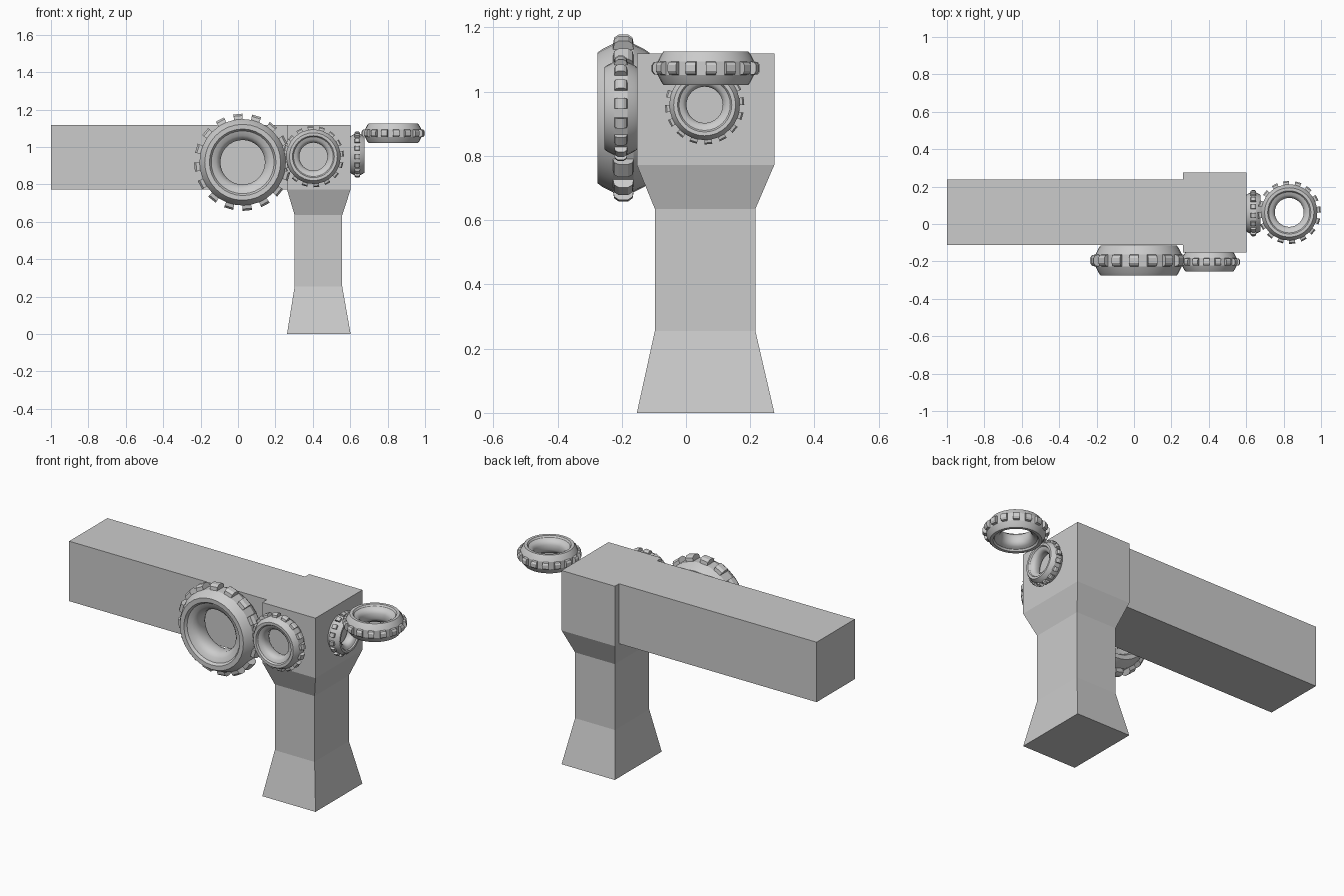
import bpy, bmesh
from math import sin, cos, pi, radians
from mathutils import Matrix, Vector

if "Cube" in bpy.data.objects:
    bpy.data.objects.remove(bpy.data.objects["Cube"])


def finish(name, bm):
    bmesh.ops.recalc_face_normals(bm, faces=bm.faces)
    me = bpy.data.meshes.new(name)
    bm.to_mesh(me)
    bm.free()
    ob = bpy.data.objects.new(name, me)
    bpy.context.collection.objects.link(ob)
    return ob


def loft(name, sections):
    """Stack of rectangles: (x0, x1, y0, y1, z)."""
    bm = bmesh.new()
    rings = [[bm.verts.new(p) for p in ((a, c, z), (b, c, z), (b, d, z), (a, d, z))]
             for a, b, c, d, z in sections]
    for r, s in zip(rings, rings[1:]):
        for i in range(4):
            j = (i + 1) % 4
            bm.faces.new((r[i], r[j], s[j], s[i]))
    bm.faces.new(rings[0])
    bm.faces.new(rings[-1])
    return finish(name, bm)


# Half of the ring cross-section (radius, height), from the hole to the tread
HALF = [(0.119, 0.022), (0.128, 0.042), (0.143, 0.056), (0.168, 0.065),
        (0.178, 0.080), (0.203, 0.081), (0.214, 0.066), (0.231, 0.032)]
SEGS = 32


def cog(name, centre, axis, scale):
    """Lathed ring whose every second tread face is pulled out into a tooth."""
    profile = HALF + [(r, -h) for r, h in reversed(HALF)]
    n = len(profile)
    bm = bmesh.new()
    rings = []
    for s in range(SEGS):
        a = 2 * pi * s / SEGS
        rings.append([bm.verts.new((r * cos(a), r * sin(a), h)) for r, h in profile])
    tread = []
    for s in range(SEGS):
        p, q = rings[s], rings[(s + 1) % SEGS]
        for i in range(n):
            j = (i + 1) % n
            f = bm.faces.new((p[i], q[i], q[j], p[j]))
            if i == len(HALF) - 1 and s % 2 == 0:
                tread.append(f)
    # teeth: straight step, then a small bevelled cap
    for radius, squeeze in ((0.250, 0.9), (0.260, 0.5)):
        tread = bmesh.ops.extrude_discrete_faces(bm, faces=tread)["faces"]
        for f in tread:
            for v in f.verts:
                flat = Vector((v.co.x, v.co.y, 0)).normalized() * radius
                v.co = (flat.x, flat.y, v.co.z * squeeze)
    rot = {"x": Matrix.Rotation(radians(90), 4, "Y"),
           "y": Matrix.Rotation(radians(90), 4, "X"),
           "z": Matrix.Identity(4)}[axis]
    bm.transform(Matrix.Translation(centre) @ rot @ Matrix.Scale(scale, 4))
    ob = finish(name, bm)
    bpy.ops.object.select_all(action="DESELECT")
    ob.select_set(True)
    bpy.context.view_layer.objects.active = ob
    bpy.ops.object.shade_smooth_by_angle(angle=radians(25))
    return ob


# Upright post with flared foot and head
loft("post", [(0.262, 0.602, -0.153, 0.275, 0.0),
              (0.303, 0.557, -0.097, 0.216, 0.255),
              (0.303, 0.557, -0.097, 0.216, 0.635),
              (0.262, 0.602, -0.153, 0.275, 0.772),
              (0.262, 0.602, -0.153, 0.275, 1.118)])

# Horizontal arm
loft("arm", [(-1.0, 0.262, -0.111, 0.237, 0.772),
             (-1.0, 0.262, -0.111, 0.237, 1.118)])

# Toothed rings
cog("large_cog", (0.025, -0.195, 0.918), "y", 1.0)
cog("medium_cog", (0.403, -0.203, 0.948), "y", 0.63)
cog("small_cog", (0.638, 0.058, 0.959), "x", 0.475)
cog("end_cog", (0.830, 0.062, 1.073), "z", 0.65)
